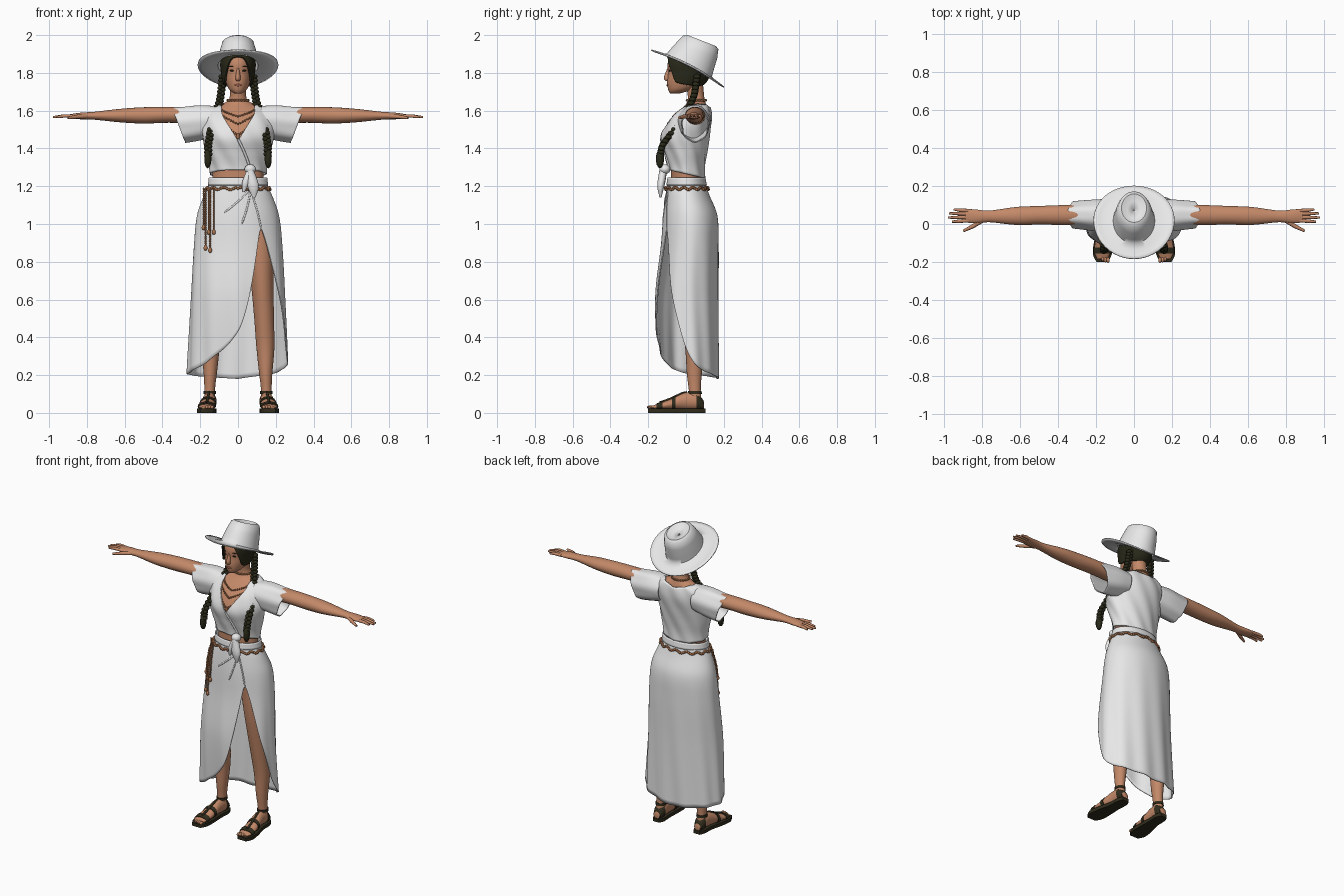
import bpy, bmesh, math
from mathutils import Matrix, Vector

if "Cube" in bpy.data.objects:
    bpy.data.objects.remove(bpy.data.objects["Cube"])


def material(name, *rgb):
    m = bpy.data.materials.new(name)
    m.use_nodes = True
    m.diffuse_color = (*rgb, 1)
    bsdf = next(n for n in m.node_tree.nodes if n.type == 'BSDF_PRINCIPLED')
    bsdf.inputs["Base Color"].default_value = (*rgb, 1)
    bsdf.inputs["Roughness"].default_value = 0.8
    return m


WHITE = material("white cloth", .8, .8, .8)
SKIN = material("skin", .55, .25, .14)
HAIR = material("dark hair", .022, .022, .01)
LEATHER = material("dark leather", .03, .025, .012)
BRONZE = material("bronze beads", .42, .18, .08)
LIP = material("lips", .4, .14, .09)


def sample(keys, t):
    """Smooth interpolation of rows keyed on their first number."""
    t = min(max(t, keys[0][0]), keys[-1][0])
    n = len(keys) - 1
    i = max(j for j in range(n) if keys[j][0] <= t)
    p, q = keys[i], keys[i + 1]
    h = q[0] - p[0]
    u = (t - p[0]) / h

    def slope(j, c):
        a, b = keys[max(j - 1, 0)], keys[min(j + 1, n)]
        return (b[c] - a[c]) / (b[0] - a[0]) * h
    return [p[c] + (q[c] - p[c]) * u * u * (3 - 2 * u) + slope(i, c) * u * (1 - u) ** 2
            - slope(i + 1, c) * u * u * (1 - u) for c in range(1, len(p))]


def surf(keys, t, deg, grow=0):
    """Point on an oval section: angle 0 is the front, 90 the +x side."""
    c, r, f, b = sample(keys, t)
    a = math.radians(deg)
    return (c + (r + grow) * math.sin(a), (f + b) / 2 - ((b - f) / 2 + grow) * math.cos(a), t)


def finish(name, bm, mat, thick=0, mirror=False):
    bmesh.ops.recalc_face_normals(bm, faces=bm.faces)
    me = bpy.data.meshes.new(name)
    bm.to_mesh(me)
    bm.free()
    me.materials.append(mat)
    me.shade_smooth()
    me.set_sharp_from_angle(angle=math.radians(60))
    ob = bpy.data.objects.new(name, me)
    bpy.context.collection.objects.link(ob)
    if thick:
        mod = ob.modifiers.new("thickness", 'SOLIDIFY')
        mod.thickness, mod.offset = thick, 0
    if mirror:
        ob.modifiers.new("mirror", 'MIRROR')
    return ob


def loft(name, rings, mat, cap=True, **kw):
    bm = bmesh.new()
    vs = [[bm.verts.new(p) for p in ring] for ring in rings]
    n = len(vs[0])
    for a, b in zip(vs, vs[1:]):
        for i in range(n):
            bm.faces.new((a[i], a[(i + 1) % n], b[(i + 1) % n], b[i]))
    if cap:
        bm.faces.new(vs[0])
        bm.faces.new(vs[-1])
    return finish(name, bm, mat, **kw)


def shell(name, keys, mat, lo=None, hi=None, grow=0, cols=36, rows=24, axis='z', ripple=None, **kw):
    """Oval tube along an axis; its ends may vary with the angle."""
    lo = keys[0][0] if lo is None else lo
    hi = keys[-1][0] if hi is None else hi
    order = {'z': (0, 1, 2), 'x': (2, 1, 0), 'y': (0, 2, 1)}[axis]
    rings = []
    for r in range(rows + 1):
        ring = []
        for c in range(cols):
            d = c * 360 / cols - 180
            l = lo(d) if callable(lo) else lo
            t = l + ((hi(d) if callable(hi) else hi) - l) * r / rows
            p = surf(keys, t, d, grow + (ripple(d, t) if ripple else 0))
            ring.append([p[k] for k in order])
        rings.append(ring)
    return loft(name, rings, mat, **kw)


def beads(name, items, mat, **kw):
    bm = bmesh.new()
    for p, s in items:
        s = s if isinstance(s, tuple) else (s, s, s)
        m = Matrix.Translation(p) @ Matrix.Diagonal((*s, 1))
        bmesh.ops.create_uvsphere(bm, u_segments=10, v_segments=7, radius=1, matrix=m)
    return finish(name, bm, mat, **kw)


def tube(name, pts, radius, mat):
    cu = bpy.data.curves.new(name, 'CURVE')
    cu.dimensions, cu.bevel_depth, cu.use_fill_caps = '3D', radius, True
    cu.bevel_resolution = 3
    sp = cu.splines.new('POLY')
    sp.points.add(len(pts) - 1)
    for q, p in zip(sp.points, pts):
        q.co = (*p, 1)
    sp.points[-1].radius = .6
    cu.materials.append(mat)
    bpy.context.collection.objects.link(bpy.data.objects.new(name, cu))


def hem(*pairs):
    return lambda d: sample(pairs, d)[0]


# Torso and neck: height, centre, half width, front, back
BODY = [(1.15, 0, .14, -.08, .09), (1.22, 0, .135, -.08, .085), (1.3, 0, .137, -.082, .085),
        (1.38, 0, .155, -.1, .095), (1.46, 0, .172, -.118, .108), (1.54, 0, .178, -.085, .12),
        (1.59, 0, .165, -.045, .118), (1.625, 0, .115, -.01, .11), (1.65, 0, .052, .01, .1),
        (1.74, 0, .045, 0, .09)]
shell("torso", BODY, SKIN, cols=48, rows=40)

# Head, face and hair
HEAD = [(1.692, 0, .02, -.085, -.03), (1.71, 0, .045, -.094, .03), (1.75, 0, .064, -.1, .09),
        (1.8, 0, .074, -.095, .115), (1.85, 0, .078, -.097, .125), (1.9, 0, .068, -.08, .11)]
shell("head", HEAD, SKIN)
shell("nose", [(1.757, 0, .011, -.108, -.07), (1.77, 0, .014, -.118, -.07),
               (1.825, 0, .007, -.099, -.07)], SKIN, cols=16, rows=8)
neck_hair = hem((0, 1.885), (25, 1.87), (45, 1.8), (65, 1.75), (180, 1.73))
shell("hair", HEAD, HAIR, lo=lambda d: neck_hair(abs(d)), hi=1.9, grow=.011, cols=60, cap=False, thick=.01)
beads("eyes", [(surf(HEAD, 1.812, 24), (.014, .005, .005))], HAIR, mirror=True)
beads("brows", [(surf(HEAD, 1.833, 24), (.019, .005, .003))], HAIR, mirror=True)
beads("mouth", [(surf(HEAD, 1.735, 0), (.02, .005, .006))], LIP)
beads("ears", [((.078, .02, 1.795), (.008, .016, .026))], SKIN, mirror=True)

# Braids with loose tips
BRAID = [(1.36, .157, -.135), (1.42, .157, -.122), (1.53, .135, -.04), (1.66, .095, .035), (1.79, .08, .06)]
lobes = []
for i in range(44):
    z = 1.36 + i * .01
    x, y = sample(BRAID, z)
    lobes.append(((x + .008 * (-1) ** i, y, z), (.015, .019, .013)))
lobes.append(((.16, -.138, 1.345), (.02, .022, .05)))
beads("braids", lobes, HAIR, mirror=True)

# Hat: half width, half depth, height of each ring
BRIM = [(.213, .216, .004), (.19, .195, 0), (.15, .165, .002), (.108, .132, .01), (.102, .125, .04),
        (.092, .112, .1), (.08, .097, .145), (.066, .08, .155), (.035, .05, .137), (.003, .003, .13)]
rings = []
for k, (rx, ry, z) in enumerate(BRIM):
    ring = []
    for c in range(48):
        a = c * math.tau / 48
        x, y = rx * math.cos(a), ry * math.sin(a)
        lift = .1 * y if k > 4 else .012 * math.cos(2 * a) * max(0, 1 - k / 3)
        ring.append((x, y, z + lift))
    rings.append(ring)
hat = loft("hat", rings, WHITE, cap=False, thick=.006)
hat.location, hat.rotation_euler = (0, .012, 1.83), (math.radians(-27), 0, 0)

# Wrapped blouse with a deep V neck, sleeves and a front knot
neckline = hem((0, 1.44), (20, 1.545), (36, 1.612), (60, 1.63), (130, 1.632), (180, 1.615))
fold = lambda d, t: .003 * math.sin(math.radians(d * 9) + t * 30)
shell("blouse", BODY, WHITE, lo=lambda d: 1.265 + .022 * math.cos(math.radians(d)),
      hi=lambda d: neckline(abs(d)), grow=.013, cols=80, rows=30, cap=False, thick=.006, ripple=fold)
shell("sleeves", [(.1, 1.545, .075, -.045, .12), (.2, 1.537, .09, -.035, .125),
                  (.3, 1.525, .093, -.022, .118), (.36, 1.523, .093, -.015, .112)], WHITE, lo=.12,
      hi=lambda d: .315 + .035 * math.sin(math.radians(d)), axis='x', cap=False, thick=.006,
      mirror=True, cols=48, ripple=lambda d, t: .004 * math.sin(math.radians(d * 7)) * t * 2)
tube("wrap_edge", [surf(BODY, 1.45 - .016 * i, 2.6 * i, .014) for i in range(11)], .007, WHITE)
beads("knot", [((.065, -.112, 1.29), (.032, .03, .026))], WHITE)
shell("knot_tail_long", [(1.14, .085, .008, -.14, -.13), (1.2, .08, .03, -.152, -.115),
                         (1.29, .065, .018, -.14, -.1)], WHITE, cols=16, rows=10)
shell("knot_tail_short", [(1.17, .03, .006, -.135, -.125), (1.22, .042, .02, -.145, -.11),
                          (1.29, .062, .014, -.135, -.1)], WHITE, cols=16, rows=10)

# Wrap skirt with a slit over the left leg
SKIRT = [(.15, 0, .268, -.135, .17), (.6, 0, .246, -.158, .17), (.9, 0, .23, -.128, .17),
         (1.05, 0, .213, -.118, .162), (1.15, 0, .178, -.106, .122), (1.2, 0, .155, -.098, .105),
         (1.25, 0, .147, -.09, .095)]
hemline = hem((-180, .18), (-110, .2), (-70, .22), (-35, .28), (0, .43), (15, .63), (31, .97),
              (36, .95), (62, .62), (85, .35), (110, .24), (180, .18))
drape = lambda d, t: .006 * math.sin(math.radians(d * 11) + t * 3) * max(0, 1.05 - t)
shell("skirt", SKIRT, WHITE, lo=hemline, hi=1.24, cols=120, rows=40, cap=False, thick=.006, ripple=drape)
shell("waistband", SKIRT, WHITE, lo=1.205, hi=1.245, grow=.004, cols=60, rows=4, cap=False, thick=.006)
for k, (end, deg) in enumerate([(.97, 33), (1.0, 5), (1.06, -20)]):
    line = [surf(SKIRT, 1.19 + (end - 1.19) * i / 10, 24 + (deg - 24) * i / 10, .001) for i in range(11)]
    tube(f"skirt_fold_{k + 1}", line, .005, WHITE)

# Beaded belt and hanging strands
beads("belt", [(surf(SKIRT, 1.188 + .006 * math.sin(i), i * 4, .009), .008) for i in range(90)], BRONZE)
strands = []
for x, length in [(-.182, .22), (-.172, .33), (-.155, .25), (-.148, .34), (-.128, .24)]:
    for i in range(int(length / .012)):
        z = 1.185 - i * .012
        deg = math.degrees(math.asin(max(-.97, x / (sample(SKIRT, z)[1] + .01))))
        strands.append(((x, surf(SKIRT, z, deg, .012)[1], z), (.005, .005, .008)))
    p = strands[-1][0]
    strands.append((p, (.011, .008, .014)))
beads("belt_strands", strands, BRONZE)

# Necklaces
gems = [(surf(BODY, 1.655, i * 10, .006), .006) for i in range(36)]
for low in (1.47, 1.53, 1.57):
    for d in range(-60, 61, 4):
        gems.append((surf(BODY, low + (1.635 - low) * (abs(d) / 60) ** 1.1, d, .005), .0055))
gems.append((surf(BODY, 1.465, 0, .006), (.009, .006, .016)))
beads("necklaces", gems, BRONZE)

# Arms and hands
shell("arms", [(.15, 1.57, .045, 0, .1), (.35, 1.578, .042, -.005, .1), (.5, 1.575, .043, -.003, .095),
               (.62, 1.574, .036, -.005, .09), (.77, 1.573, .02, .01, .07), (.83, 1.572, .018, .004, .076),
               (.89, 1.57, .011, .008, .08)], SKIN, axis='x', mirror=True)
for s, side in ((1, "left"), (-1, "right")):
    for k, (y, tip, reach) in enumerate([(.018, .012, .96), (.036, .034, .98), (.054, .056, .975), (.07, .077, .95)]):
        tube(f"{side}_finger_{k + 1}", [(s * .87, y, 1.571), (s * .92, (y + tip) / 2, 1.572),
                                        (s * reach, tip, 1.566)], .0095, SKIN)
    tube(f"{side}_thumb", [(s * .8, .018, 1.57), (s * .85, -.012, 1.568), (s * .9, -.037, 1.562)], .011, SKIN)

# Legs and feet
LEG = [(.04, .15, .03, .015, .085), (.12, .15, .028, .015, .078), (.2, .147, .034, .005, .083),
       (.35, .145, .048, -.005, .095), (.5, .138, .052, -.03, .085), (.75, .125, .064, -.07, .09),
       (1.0, .11, .09, -.085, .1)]
shell("legs", LEG, SKIN, mirror=True)
FOOT = [(-.185, .168, .026, .02, .035), (-.15, .166, .043, .018, .048), (-.08, .161, .041, .018, .073),
        (0, .153, .034, .018, .108), (.06, .15, .033, .018, .1), (.095, .15, .02, .02, .06)]
shell("feet", FOOT, SKIN, axis='y', mirror=True)
beads("toes", [((.137 + .014 * i, -.19 + .004 * i * i / 2, .03), (.009, .016, .01)) for i in range(5)],
      SKIN, mirror=True)

# Sandals: flat sole outlined around the foot, with straps
SOLE = [(-.2, .168, .03), (-.16, .167, .05), (-.08, .161, .047), (0, .153, .036), (.07, .15, .036), (.102, .15, .022)]
edge = [(sample(SOLE, -.2 + .302 * i / 16), -.2 + .302 * i / 16) for i in range(17)]
outline = [(c + w, y) for (c, w), y in edge] + [(c - w, y) for (c, w), y in reversed(edge)]
loft("sandal_soles", [[(x, y, z) for x, y in outline] for z in (0, .022)], LEATHER, mirror=True)
for part, lo, hi in (("toe", -.155, -.125), ("instep", -.075, -.055), ("heel", .055, .092)):
    shell(f"{part}_straps", FOOT, LEATHER, lo=lo, hi=hi, grow=.004, rows=5, axis='y', mirror=True)
shell("ankle_straps", LEG, LEATHER, lo=.1, hi=.116, grow=.005, rows=3, mirror=True)
for s, side in ((1, "left"), (-1, "right")):
    tube(f"{side}_strap_link", [(s * sample(FOOT, y)[0], y, sample(FOOT, y)[3] + .002)
                                for y in (-.14, -.11, -.08, -.05, -.02, .005)], .007, LEATHER)
